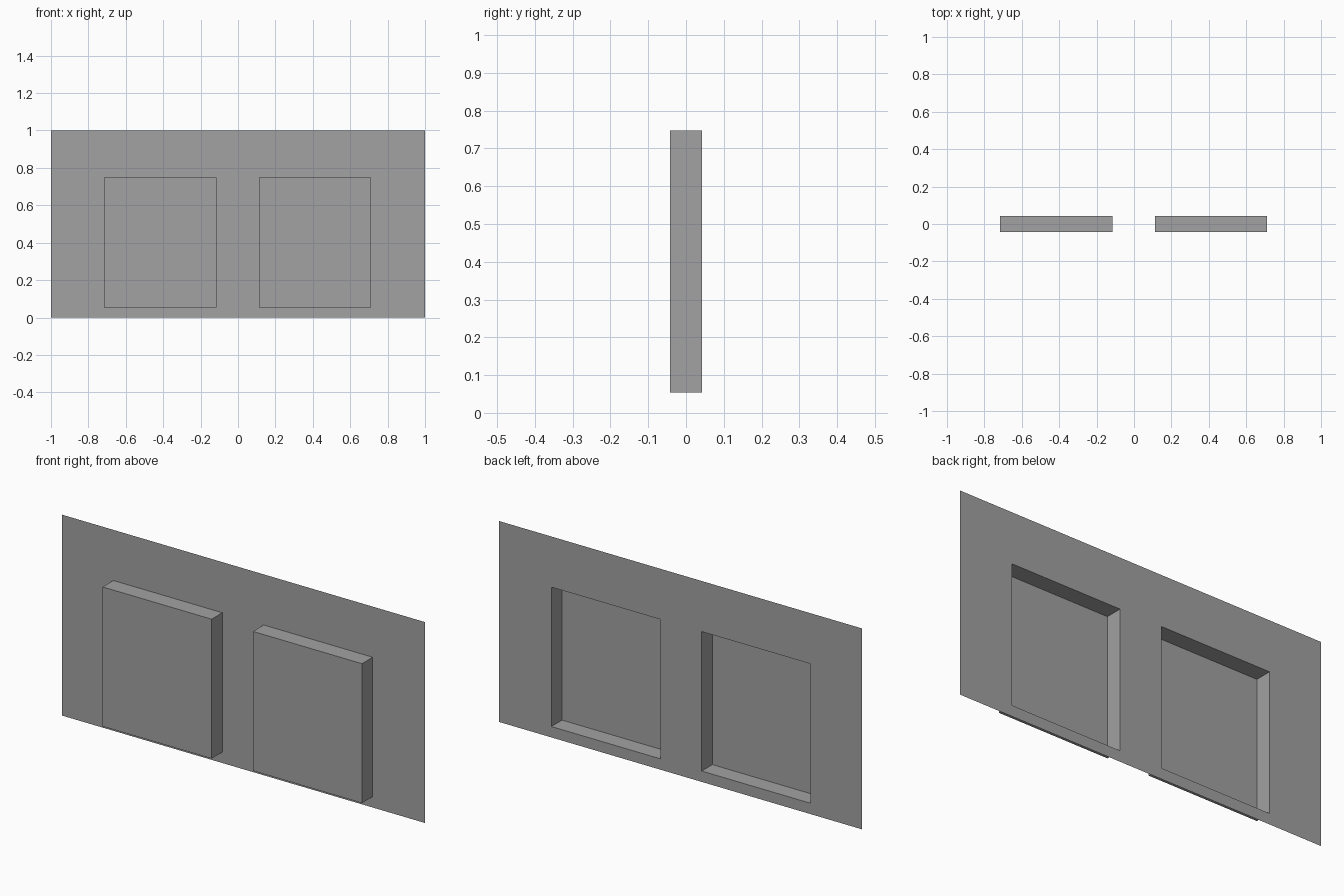
import bpy, bmesh

if "Cube" in bpy.data.objects:
    bpy.data.objects.remove(bpy.data.objects["Cube"])

# One flat grey for the whole pressed sheet
grey = bpy.data.materials.new("plain_grey")
grey.diffuse_color = (0.36, 0.36, 0.36, 1)
grey.use_nodes = True
grey.node_tree.nodes["Principled BSDF"].inputs["Base Color"].default_value = grey.diffuse_color

BACK, FRONT = 0.042, -0.042
XS = [-1, -0.716, -0.116, 0.112, 0.712, 1]
ZS = [0, 0.054, 0.748, 1]

bm = bmesh.new()

# Flat sheet as a grid of quads, thin as paper, on the back plane
grid = [[bm.verts.new((x, BACK, z)) for z in ZS] for x in XS]
cells = {}
for i in range(len(XS) - 1):
    for j in range(len(ZS) - 1):
        cells[i, j] = bm.faces.new(
            (grid[i][j], grid[i + 1][j], grid[i + 1][j + 1], grid[i][j + 1]))

# Two raised panels pushed forward, leaving open recesses behind
for key in ((1, 1), (3, 1)):
    face = cells[key]
    result = bmesh.ops.extrude_face_region(bm, geom=[face])
    verts = [g for g in result["geom"] if isinstance(g, bmesh.types.BMVert)]
    bmesh.ops.translate(bm, verts=verts, vec=(0, FRONT - BACK, 0))
    if face.is_valid:
        bm.faces.remove(face)

bmesh.ops.recalc_face_normals(bm, faces=bm.faces[:])
# Make the sheet face the front
bm.faces.ensure_lookup_table()
if max(bm.faces, key=lambda f: f.calc_center_median().z).normal.y > 0:
    bmesh.ops.reverse_faces(bm, faces=bm.faces[:])

mesh = bpy.data.meshes.new("embossed_panel")
bm.to_mesh(mesh)
bm.free()
mesh.materials.append(grey)
bpy.context.collection.objects.link(bpy.data.objects.new("embossed_panel", mesh))
